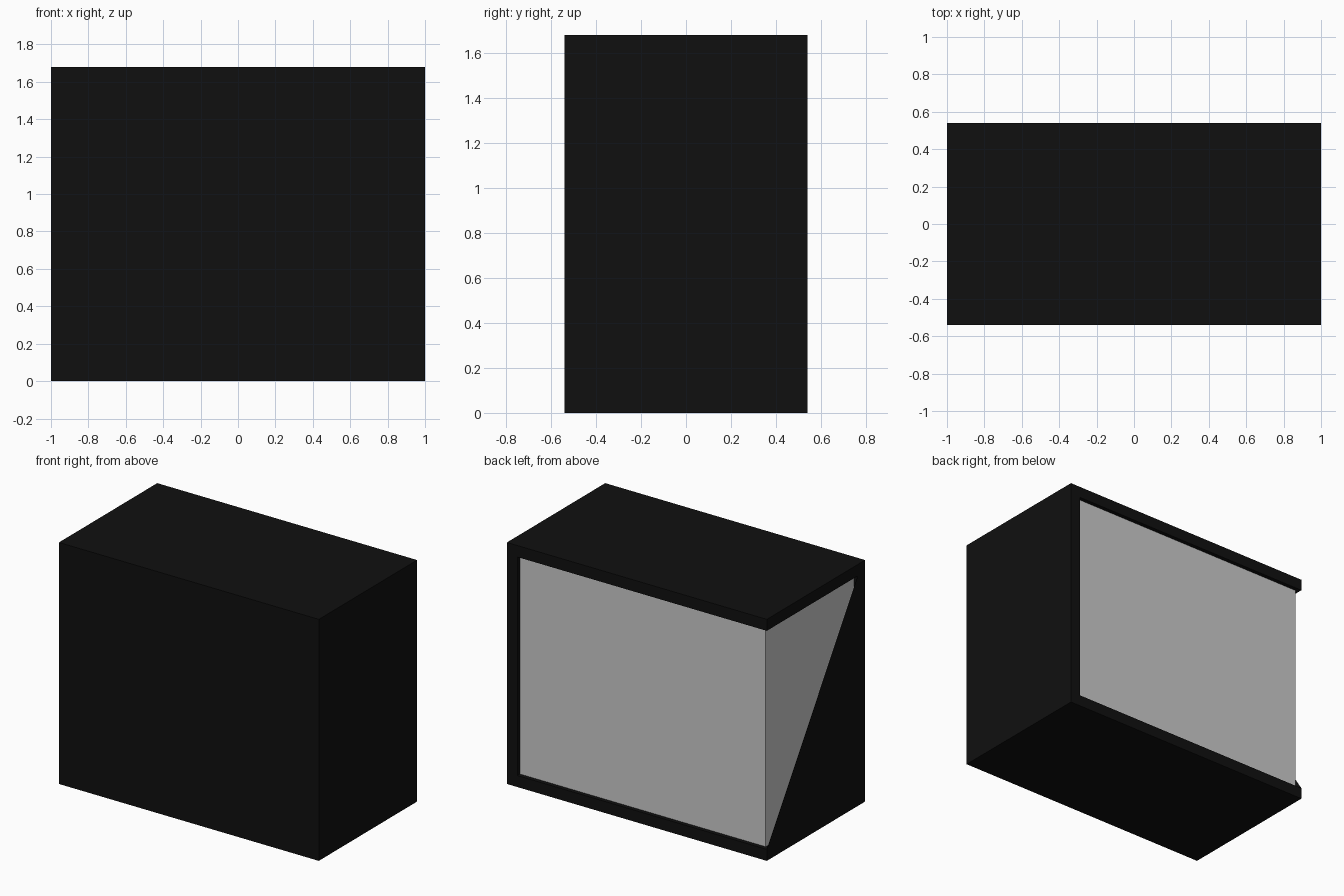
import bpy, bmesh
from mathutils import Matrix, Vector

if "Cube" in bpy.data.objects:
    bpy.data.objects.remove(bpy.data.objects["Cube"])

W, D, H = 1.0, 0.54, 1.68      # half width, half depth, height
T, R = 0.08, 0.028             # wall thickness, pane recess

black = bpy.data.materials.new("black_shell")
black.diffuse_color = (0.005, 0.005, 0.005, 1)
black.use_nodes = True
black.node_tree.nodes["Principled BSDF"].inputs["Base Color"].default_value = black.diffuse_color


def new_object(name, bm, mat=None):
    bmesh.ops.recalc_face_normals(bm, faces=bm.faces)
    mesh = bpy.data.meshes.new(name)
    bm.to_mesh(mesh)
    bm.free()
    ob = bpy.data.objects.new(name, mesh)
    bpy.context.collection.objects.link(ob)
    if mat:
        mesh.materials.append(mat)
    return ob


def box(name, lo, hi, mat=None):
    lo, hi = Vector(lo), Vector(hi)
    bm = bmesh.new()
    bmesh.ops.create_cube(bm, size=1, matrix=Matrix.Translation((lo + hi) / 2)
                          @ Matrix.Diagonal((*(hi - lo), 1)))
    return new_object(name, bm, mat)


# Shell: a box opened on its left and back sides, with no post at their corner
shell = box("case_shell", (-W, -D, 0), (W, D, H), black)
cutter = box("opening_cutter", (-W - 0.2, -D + T, T), (W - T, D + 0.2, H - T), black)
cutter.hide_render = True
cutter.hide_set(True)
cut = shell.modifiers.new("opening", 'BOOLEAN')
cut.operation = 'DIFFERENCE'
cut.solver = 'EXACT'
cut.object = cutter

# Triangular sheet covering the lower front half of the left opening
bm = bmesh.new()
bm.faces.new([bm.verts.new(p) for p in
              ((-W, D, T), (-W, -D + T, H - T), (-W, -D + T, T))])
new_object("side_triangle", bm, black)

# Recessed grey panes: an L-shaped plan extruded up
bm = bmesh.new()
plan = ((-W + R, -D + T), (-W + R, D - R), (W - T, D - R))
low = [bm.verts.new((x, y, T)) for x, y in plan]
high = [bm.verts.new((x, y, H - T)) for x, y in plan]
for i in range(2):
    bm.faces.new((low[i + 1], low[i], high[i], high[i + 1]))
panes = new_object("corner_panes", bm)
# Point the pane faces outward
if panes.data.polygons[0].normal.x > 0:
    panes.data.flip_normals()
